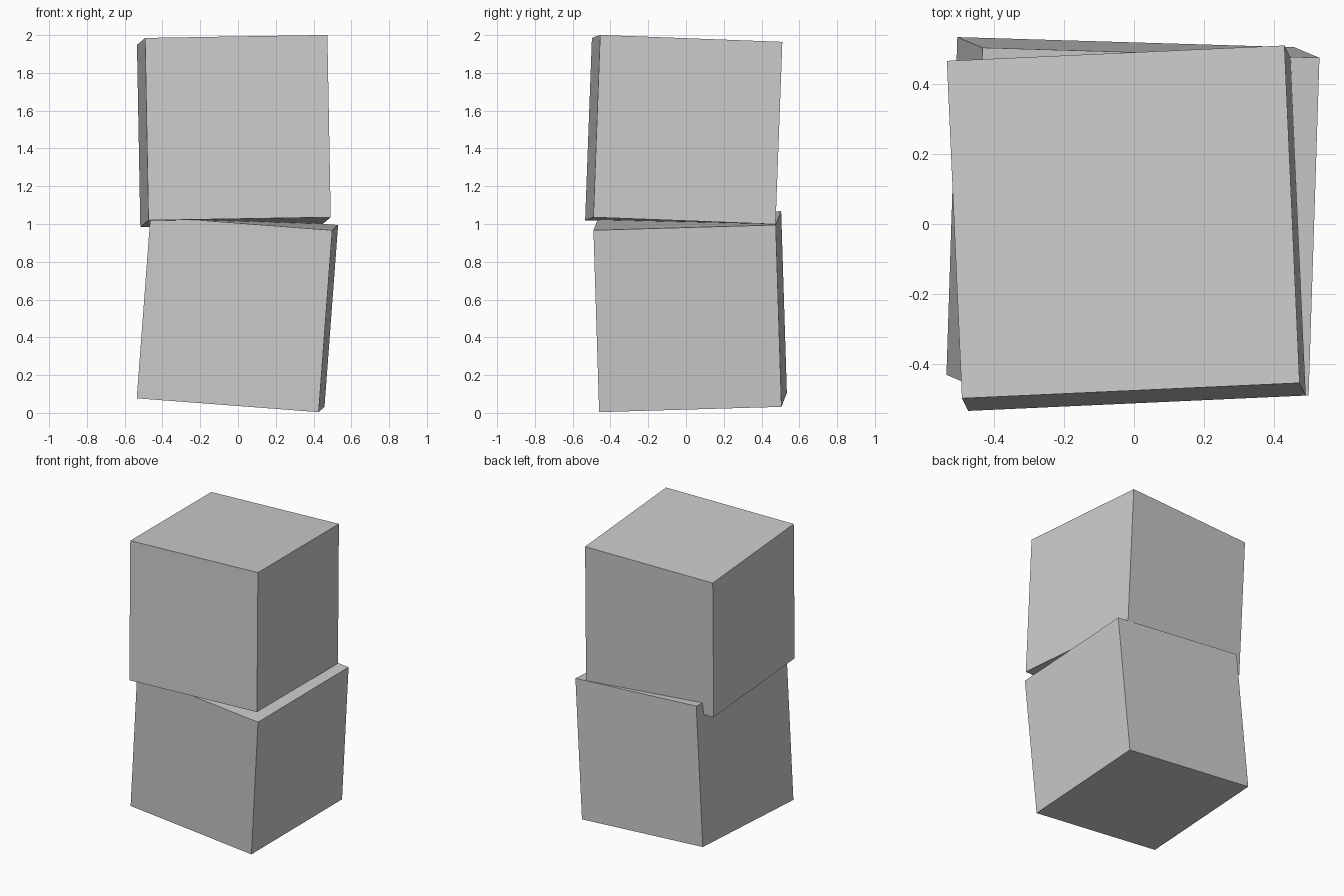
import bpy

if "Cube" in bpy.data.objects:
    bpy.data.objects.remove(bpy.data.objects["Cube"])

EDGE = 0.966


def tilted_cube(name, centre, turn):
    """Plain cube placed at its centre with a slight tilt (radians)."""
    bpy.ops.mesh.primitive_cube_add(size=EDGE, location=centre, rotation=turn)
    cube = bpy.context.object
    cube.name = name
    return cube


# Two carelessly stacked blocks, each leaning its own way
tilted_cube("lower_block", (-0.003, 0.022, 0.536), (0.029, 0.0757, -0.030))
tilted_cube("upper_block", (-0.022, -0.012, 1.492), (-0.038, -0.0166, 0.0455))
